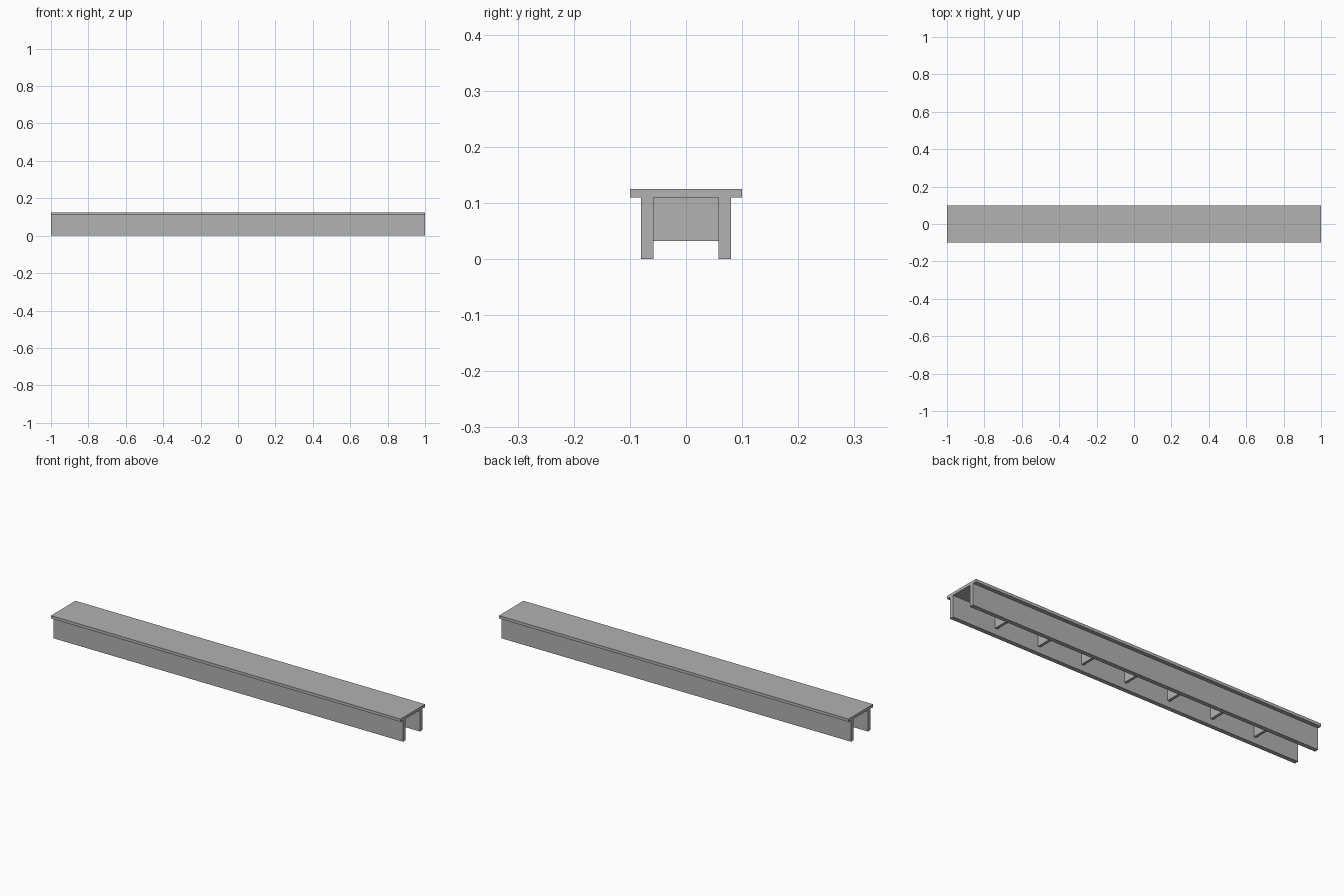
import bpy
import bmesh

cube = bpy.data.objects.get("Cube")
if cube:
    bpy.data.objects.remove(cube, do_unlink=True)

HALF_LENGTH = 1.0
DECK_TOP, DECK_BASE, DECK_HALF = 0.125, 0.11, 0.1
WEB_OUT, WEB_IN = 0.08, 0.058
BRACE_BASE, BRACE_THICK, BAY = 0.032, 0.014, 0.25

concrete = bpy.data.materials.new("concrete grey")
concrete.use_nodes = True
colour = (0.445, 0.445, 0.445, 1)
concrete.diffuse_color = colour
concrete.node_tree.nodes["Principled BSDF"].inputs["Base Color"].default_value = colour


def extrude_profile(name, profile, x_mid, length):
    """Extrude a closed (y, z) outline along x."""
    bm = bmesh.new()
    verts = [bm.verts.new((x_mid - length / 2, y, z)) for y, z in profile]
    face = bm.faces.new(verts)
    result = bmesh.ops.extrude_face_region(bm, geom=[face])
    moved = [g for g in result["geom"] if isinstance(g, bmesh.types.BMVert)]
    bmesh.ops.translate(bm, verts=moved, vec=(length, 0, 0))
    bmesh.ops.recalc_face_normals(bm, faces=bm.faces)
    mesh = bpy.data.meshes.new(name)
    bm.to_mesh(mesh)
    bm.free()
    mesh.materials.append(concrete)
    obj = bpy.data.objects.new(name, mesh)
    bpy.context.collection.objects.link(obj)
    return obj


# Deck slab with its two webs, as one mirrored cross-section
half = [(WEB_IN, DECK_BASE), (WEB_IN, 0), (WEB_OUT, 0),
        (WEB_OUT, DECK_BASE), (DECK_HALF, DECK_BASE), (DECK_HALF, DECK_TOP)]
section = half + [(-y, z) for y, z in reversed(half)]
extrude_profile("deck_and_girders", section, 0, 2 * HALF_LENGTH)

# Cross braces between the webs, one at each bay line
brace = [(-WEB_IN, BRACE_BASE), (WEB_IN, BRACE_BASE),
         (WEB_IN, DECK_BASE), (-WEB_IN, DECK_BASE)]
for i in range(-3, 4):
    extrude_profile(f"cross_brace_{i + 4}", brace, i * BAY, BRACE_THICK)
